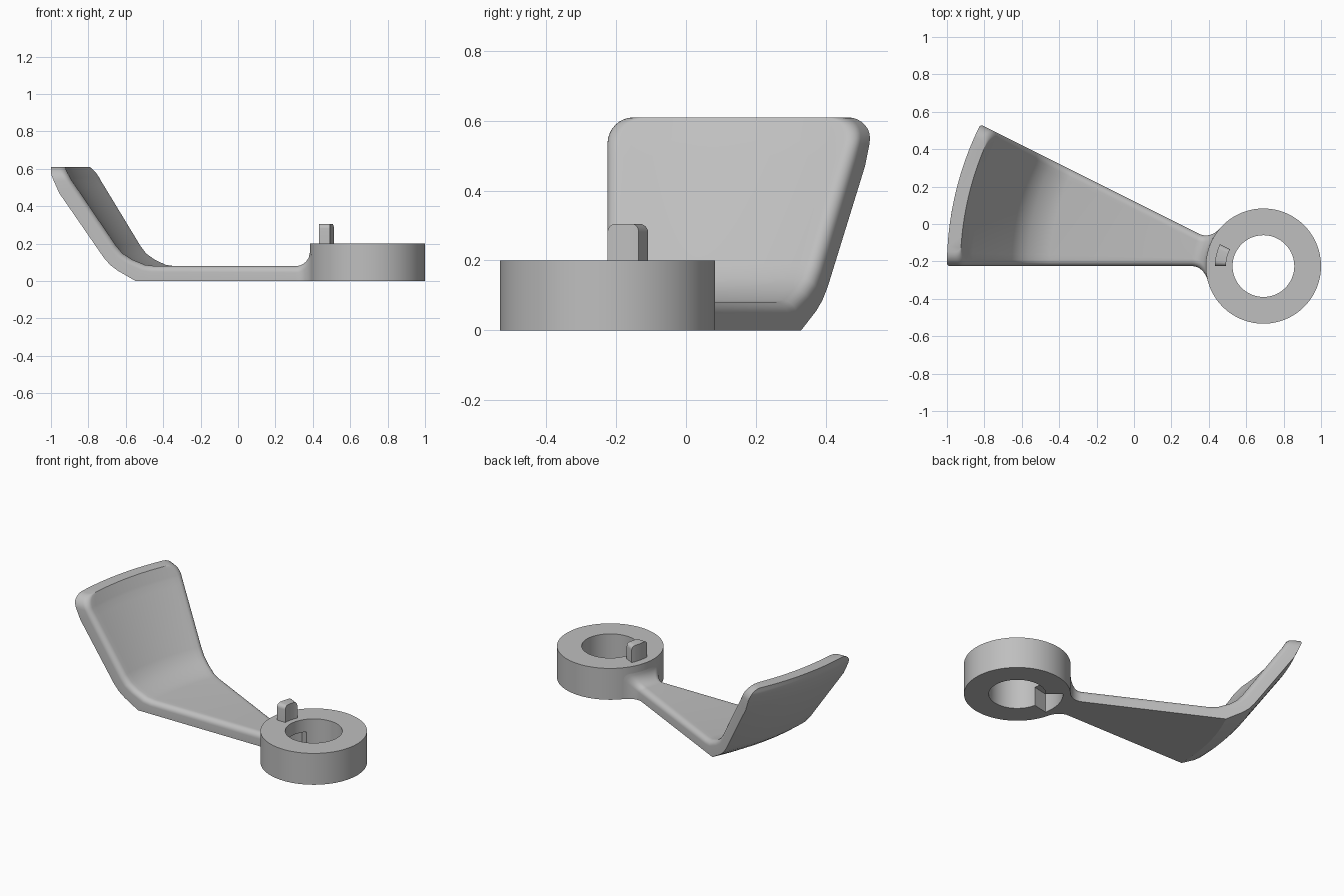
import bpy, bmesh
from math import sin, cos, pi, radians, sqrt

if "Cube" in bpy.data.objects:
    bpy.data.objects.remove(bpy.data.objects["Cube"])

CX, CY = 0.692, -0.225        # ring axis
SPAN = radians(26.6)          # angular width of the arm
RING_R, HOLE_R, RING_H = 0.308, 0.165, 0.2

grey = bpy.data.materials.new("plain_grey")
grey.use_nodes = True
grey.diffuse_color = (0.52, 0.52, 0.52, 1)
grey.node_tree.nodes["Principled BSDF"].inputs["Base Color"].default_value = (0.52, 0.52, 0.52, 1)


def polar(angle, r, z):
    """Point around the ring axis; angle 0 points along -x."""
    return (CX - r * cos(angle), CY + r * sin(angle), z)


def loft(name, sections, closed=False):
    """Skin equal-length closed loops into a solid."""
    bm = bmesh.new()
    loops = [[bm.verts.new(p) for p in s] for s in sections]
    pairs = list(zip(loops, loops[1:]))
    if closed:
        pairs.append((loops[-1], loops[0]))
    else:
        bm.faces.new(loops[0])
        bm.faces.new(loops[-1])
    for a, b in pairs:
        for i in range(len(a)):
            j = (i + 1) % len(a)
            bm.faces.new((a[i], a[j], b[j], b[i]))
    bmesh.ops.recalc_face_normals(bm, faces=bm.faces)
    mesh = bpy.data.meshes.new(name)
    bm.to_mesh(mesh)
    bm.free()
    mesh.materials.append(grey)
    obj = bpy.data.objects.new(name, mesh)
    bpy.context.collection.objects.link(obj)
    return obj


def smooth(obj, degrees=30):
    bpy.ops.object.select_all(action='DESELECT')
    obj.select_set(True)
    bpy.context.view_layer.objects.active = obj
    bpy.ops.object.shade_smooth_by_angle(angle=radians(degrees))


def block(angle, r0, r1, z0, z1):
    """Radial rectangle at one angle."""
    return [polar(angle, r, z) for r, z in ((r0, z0), (r1, z0), (r1, z1), (r0, z1))]


# Ring with a pocket cut into the bore from below
ring = loft("hub_ring", [block(2 * pi * i / 96, HOLE_R, RING_R, 0, RING_H)
                         for i in range(96)], closed=True)
cutter = loft("pocket_cutter", [block(radians(-12 + 52 * i / 16), 0.12, 0.265, -0.05, 0.12)
                                for i in range(17)])
cutter.hide_render = True
cut = ring.modifiers.new("pocket", 'BOOLEAN')
cut.operation = 'DIFFERENCE'
cut.solver = 'EXACT'
cut.object = cutter
bpy.context.view_layer.objects.active = ring
bpy.ops.object.modifier_apply(modifier=cut.name)
bpy.data.objects.remove(cutter)
smooth(ring)

# Curved stop peg with rounded top corners
P_R, P_ANGLE, P_CORNER = 0.23, radians(26.6), 0.025
steps = [P_CORNER * (1 - cos(pi / 2 * i / 6)) for i in range(7)]
length = P_R * P_ANGLE
steps += [length / 2] + [length - d for d in reversed(steps)]
peg_sections = []
for d in steps:
    e = max(0, P_CORNER - min(d, length - d))
    top = 0.305 - P_CORNER + sqrt(max(0, P_CORNER ** 2 - e ** 2))
    peg_sections.append(block(d / P_R, 0.2, 0.26, 0.19, top))
smooth(loft("stop_peg", peg_sections))


# Arm: each station is (top point, bottom point, side inset)
def arm_section(top, bottom, inset, fillet=0.035, across=20):
    (rt, zt), (rb, zb) = top, bottom
    thick = sqrt((rt - rb) ** 2 + (zt - zb) ** 2)

    def point(side, margin, height, t=None):
        k = height / thick
        r, z = rb + (rt - rb) * k, zb + (zt - zb) * k
        lo, hi = margin / r, SPAN - margin / r
        f = side if t is None else t
        return polar(lo + (hi - lo) * f, r, z)

    arc = [(fillet * (1 - cos(a)), thick - fillet * (1 - sin(a)))
           for a in (pi / 2 * i / 6 for i in range(7))]
    loop = [point(0, inset + m, h) for m, h in arc]
    loop += [point(0, inset + fillet, thick, i / across) for i in range(1, across)]
    loop += [point(1, inset + m, h) for m, h in reversed(arc)]
    loop += [point(0, inset, 0, 1 - i / across) for i in range(across + 1)]
    return loop


# Flared root blending into the ring
ROOT = 0.075
stations = [((0.285, 0.155), (0.285, 0), -ROOT)]
for i in range(9):
    a = pi / 2 * i / 8
    r = 0.383 - ROOT * cos(a)
    stations.append(((r, 0.155 - ROOT * sin(a)), (r, 0), -ROOT * (1 - sin(a))))

# Flat web and upward bend
stations += [((1.14, 0.08), (1.18, 0), 0),
             ((1.19, 0.086), (1.24, 0), 0),
             ((1.26, 0.115), (1.335, 0.055), 0),
             ((1.31, 0.148), (1.375, 0.085), 0),
             ((1.345, 0.19), (1.41, 0.125), 0),
             ((1.555, 0.5), (1.648, 0.47), 0)]

# Blade tip with rounded corners
TIP, TIP_Z = 0.075, 0.61
for i in range(9):
    a = pi / 2 * i / 8
    z = TIP_Z - TIP * (1 - sin(a))
    k = 1 - (TIP_Z - z) / TIP
    stations.append(((1.58 + 0.04 * k, z), (1.677 + 0.015 * min(1, 2 * k), z),
                     TIP * (1 - cos(a))))

smooth(loft("blade_arm", [arm_section(*s) for s in stations]), 28)
